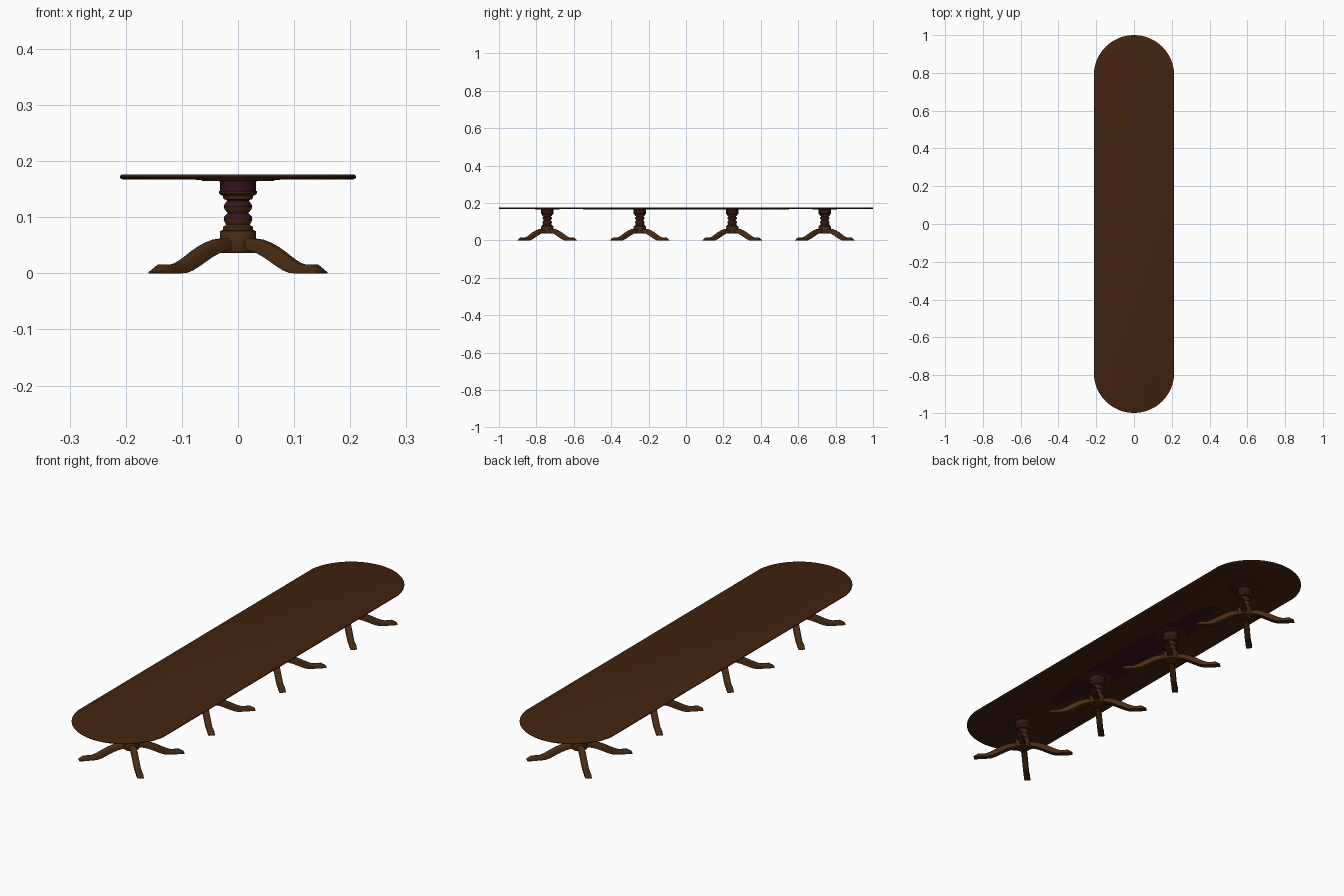
import bpy, bmesh, math
from mathutils import Matrix

if "Cube" in bpy.data.objects:
    bpy.data.objects.remove(bpy.data.objects["Cube"])


def material(name, rgb):
    m = bpy.data.materials.new(name)
    m.diffuse_color = (*rgb, 1)
    m.use_nodes = True
    m.node_tree.nodes["Principled BSDF"].inputs["Base Color"].default_value = m.diffuse_color
    return m


WOOD = material("brown wood", (0.056, 0.017, 0.005))
LEG = material("warm brown wood", (0.068, 0.025, 0.007))
RED = material("dark red wood", (0.040, 0.007, 0.011))


def add_object(name, bm, mats, angle=35):
    bmesh.ops.recalc_face_normals(bm, faces=bm.faces)
    me = bpy.data.meshes.new(name)
    bm.to_mesh(me)
    bm.free()
    for m in mats:
        me.materials.append(m)
    ob = bpy.data.objects.new(name, me)
    bpy.context.collection.objects.link(ob)
    bpy.ops.object.select_all(action='DESELECT')
    ob.select_set(True)
    bpy.context.view_layer.objects.active = ob
    bpy.ops.object.shade_smooth_by_angle(angle=math.radians(angle))
    return ob


def loft(rings):
    """Skin a list of equal-length closed rings and cap both ends."""
    bm = bmesh.new()
    vs = [[bm.verts.new(p) for p in ring] for ring in rings]
    n = len(rings[0])
    for a, b in zip(vs, vs[1:]):
        for i in range(n):
            j = (i + 1) % n
            bm.faces.new((a[i], a[j], b[j], b[i]))
    bm.faces.new(vs[0][::-1])
    bm.faces.new(vs[-1])
    return bm


def lathe(profile, n=32):
    return loft([[(r * math.cos(2 * math.pi * i / n), r * math.sin(2 * math.pi * i / n), z)
                  for i in range(n)] for r, z in profile])


# Table top: long board with round ends and a softened edge
def outline(inset, z, n=40):
    hw, rad, cy = 0.2105 - inset, 0.2125 - inset, 0.7875
    t0 = math.acos(hw / rad)
    arc = [t0 + (math.pi - 2 * t0) * i / n for i in range(n + 1)]
    end = [(rad * math.cos(t), cy + rad * math.sin(t), z) for t in arc]
    return end + [(-x, -y, z) for x, y, z in end]


add_object("table_top", loft([outline(d, z) for d, z in (
    (0.006, 0.1675), (0.002, 0.1685), (0, 0.1705), (0, 0.173),
    (0.002, 0.1755), (0.005, 0.1765))]), [WOOD])

# Dark lens-shaped panel under the middle of the top
N = 24
lens = [(0.075 * math.cos(2 * math.pi * i / N), 0.55 * math.sin(2 * math.pi * i / N))
        for i in range(N)]
add_object("underside_panel", loft([[(x, y, z) for x, y in lens] for z in (0.1668, 0.1680)]), [RED])

# Turned column: drum, two bulges, rings
COLUMN = [
    (0.020, 0.074), (0.027, 0.0765), (0.027, 0.083), (0.023, 0.085), (0.021, 0.087),
    (0.0235, 0.091), (0.0255, 0.096), (0.0245, 0.101), (0.0195, 0.106), (0.0185, 0.1075),
    (0.0195, 0.109), (0.0240, 0.114), (0.0255, 0.119), (0.0235, 0.124), (0.0195, 0.129),
    (0.0205, 0.131), (0.025, 0.132), (0.027, 0.135), (0.027, 0.138), (0.031, 0.140),
    (0.034, 0.143), (0.034, 0.146), (0.0325, 0.147), (0.0325, 0.163), (0.034, 0.166)]
bm = lathe(COLUMN)
for f in bm.faces:
    z = f.calc_center_median().z
    f.material_index = int(z > 0.146 or 0.119 < z < 0.130 or 0.096 < z < 0.108)
column = add_object("column", bm, [LEG, RED])

# Round base block that carries the legs
base = add_object("column_base", lathe([
    (0.029, 0.036), (0.0315, 0.038), (0.0325, 0.040), (0.0325, 0.073),
    (0.0315, 0.0755), (0.028, 0.077)]), [LEG])

# Round mounting plate under the top
plate = add_object("mounting_plate", lathe([(0.063, 0.1645), (0.065, 0.1655), (0.065, 0.1680)]), [WOOD])

# Curved leg: (distance from axis, top z, bottom z, half width)
SECTIONS = [
    (0.018, 0.062, 0.042, 0.012), (0.040, 0.062, 0.041, 0.012), (0.058, 0.060, 0.036, 0.012),
    (0.076, 0.055, 0.029, 0.012), (0.094, 0.048, 0.020, 0.012), (0.110, 0.040, 0.012, 0.012),
    (0.126, 0.031, 0.005, 0.012), (0.140, 0.024, 0.001, 0.012), (0.154, 0.018, 0.000, 0.012),
    (0.166, 0.0155, 0.000, 0.012), (0.178, 0.0155, 0.000, 0.013), (0.194, 0.0155, 0.000, 0.013),
    (0.213, 0.0025, 0.000, 0.013)]


def leg_ring(r, top, bot, w):
    c = min(0.004, (top - bot) * 0.3)
    return [(r, -w, bot), (r, w, bot), (r, w, top - c), (r, w - 0.0015, top - c * 0.4),
            (r, w - 0.005, top), (r, 0.005 - w, top), (r, 0.0015 - w, top - c * 0.4), (r, -w, top - c)]


legs = bmesh.new()
for k in range(4):
    one = loft([leg_ring(*s) for s in SECTIONS])
    one.transform(Matrix.Rotation(math.radians(45 + 90 * k), 4, 'Z'))
    tmp = bpy.data.meshes.new("tmp")
    one.to_mesh(tmp)
    one.free()
    legs.from_mesh(tmp)
    bpy.data.meshes.remove(tmp)
legs = add_object("legs", legs, [LEG])

# Four pedestals along the table
POSITIONS = (-0.742, -0.247, 0.247, 0.742)
for part in (column, base, plate, legs):
    name = part.name
    for i, y in enumerate(POSITIONS):
        ob = part if i == 0 else part.copy()
        if i:
            bpy.context.collection.objects.link(ob)
        ob.location.y = y
        ob.name = f"{name}_{i + 1}"
